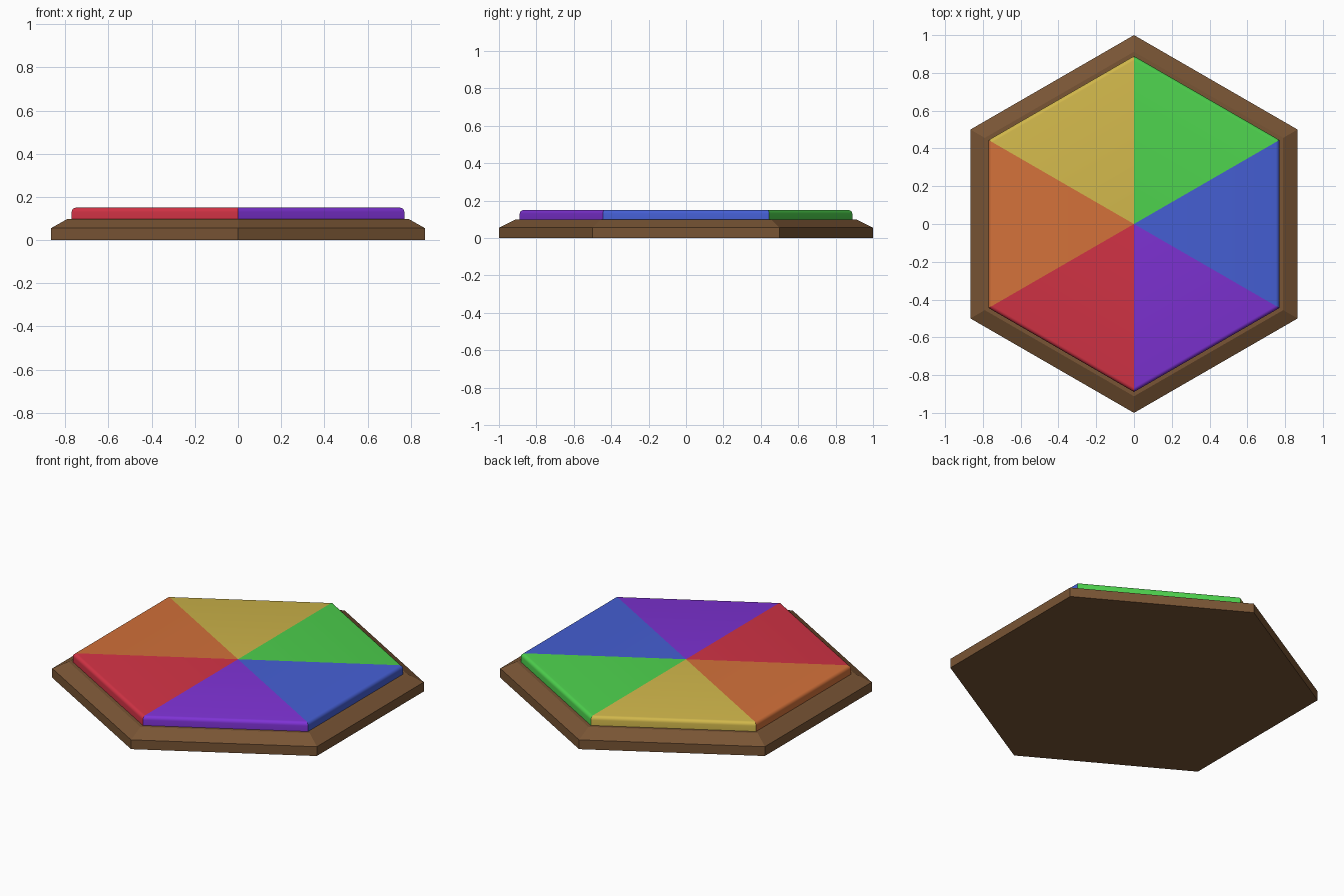
import bpy, bmesh
from math import cos, sin, pi, radians

if "Cube" in bpy.data.objects:
    bpy.data.objects.remove(bpy.data.objects["Cube"])

C30 = cos(pi / 6)


def material(name, rgb):
    m = bpy.data.materials.new(name)
    m.diffuse_color = (*rgb, 1)
    m.use_nodes = True
    m.node_tree.nodes["Principled BSDF"].inputs["Base Color"].default_value = m.diffuse_color
    return m


def finish(name, bm, mat):
    bmesh.ops.recalc_face_normals(bm, faces=bm.faces)
    mesh = bpy.data.meshes.new(name)
    bm.to_mesh(mesh)
    bm.free()
    ob = bpy.data.objects.new(name, mesh)
    bpy.context.collection.objects.link(ob)
    mesh.materials.append(mat)
    return ob


def corner(radius, z, k):
    # hexagon corner k, with points on the +y and -y axes
    a = radians(-30 + 60 * k)
    return (radius * cos(a), radius * sin(a), z)


# Wooden base: hexagon slab with a sloped upper rim
bm = bmesh.new()
rings = [[bm.verts.new(corner(r, z, k)) for k in range(6)]
         for r, z in [(1, 0), (1, 0.055), (0.912, 0.098)]]
for lo, hi in zip(rings, rings[1:]):
    for k in range(6):
        n = (k + 1) % 6
        bm.faces.new((lo[k], lo[n], hi[n], hi[k]))
bm.faces.new(rings[0])
bm.faces.new(rings[-1])
finish("wooden_base", bm, material("wood", (0.19, 0.09, 0.035)))

# Rounded outer profile of the wedges (distance to flat side, height)
R, TOP, BEV, SEG = 0.77, 0.15, 0.02, 5
profile = [(R, 0.098)]
for i in range(SEG + 1):
    t = pi / 2 * i / SEG
    profile.append((R - BEV + BEV * cos(t), TOP - BEV + BEV * sin(t)))

# Six coloured wedges, counter-clockwise from +x
colours = [("blue", (0.06, 0.115, 0.66)), ("green", (0.075, 0.64, 0.075)),
           ("yellow", (0.63, 0.47, 0.07)), ("orange", (0.65, 0.165, 0.042)),
           ("red", (0.65, 0.033, 0.06)), ("purple", (0.21, 0.032, 0.66))]
for k, (name, rgb) in enumerate(colours):
    bm = bmesh.new()
    low = bm.verts.new((0, 0, 0.098))
    high = bm.verts.new((0, 0, TOP))
    a, b = ([bm.verts.new(corner(d / C30, z, j)) for d, z in profile]
            for j in (k, k + 1))
    for i in range(len(profile) - 1):
        bm.faces.new((a[i], b[i], b[i + 1], a[i + 1]))
    bm.faces.new((low, b[0], a[0]))
    bm.faces.new((high, a[-1], b[-1]))
    bm.faces.new([low] + a + [high])
    bm.faces.new([low] + b + [high])
    ob = finish(name + "_wedge", bm, material(name, rgb))
    bpy.ops.object.select_all(action='DESELECT')
    ob.select_set(True)
    bpy.context.view_layer.objects.active = ob
    bpy.ops.object.shade_smooth_by_angle(angle=radians(30))
